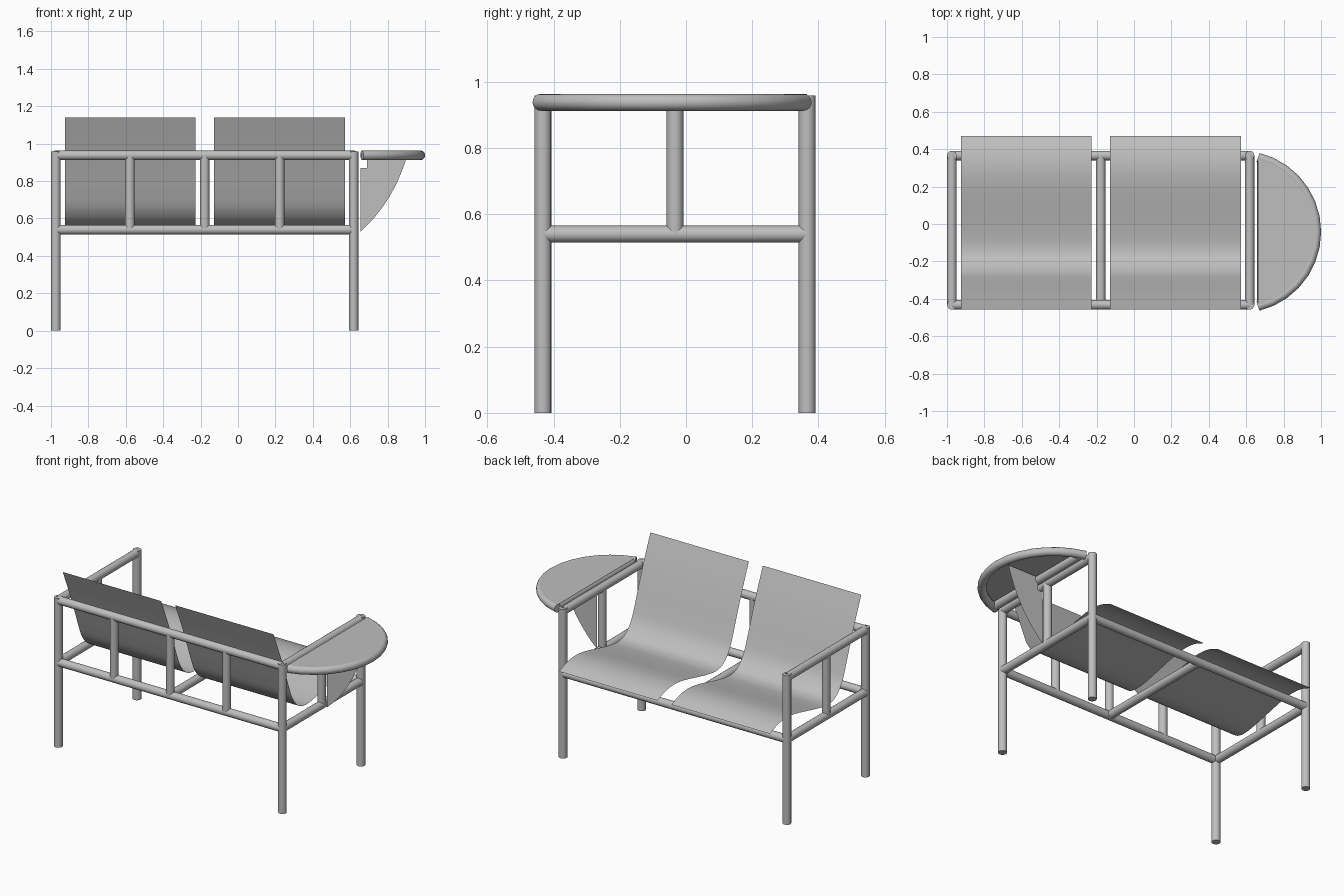
import bpy, bmesh, math
from mathutils import Vector

old = bpy.data.objects.get("Cube")
if old:
    bpy.data.objects.remove(old, do_unlink=True)

grey = bpy.data.materials.new("satin grey")
grey.use_nodes = True
grey.diffuse_color = (0.52, 0.52, 0.52, 1)
grey.node_tree.nodes["Principled BSDF"].inputs["Base Color"].default_value = (0.52, 0.52, 0.52, 1)

RADIUS = 0.0255
LEFT, RIGHT, MIDDLE = 0.618, -0.974, -0.178
BACK, FRONT, ARM_MID = -0.432, 0.366, -0.033
LOW, HIGH = 0.54, 0.938


def finish(name, bm, smooth=True):
    mesh = bpy.data.meshes.new(name)
    bm.to_mesh(mesh)
    bm.free()
    mesh.materials.append(grey)
    obj = bpy.data.objects.new(name, mesh)
    bpy.context.collection.objects.link(obj)
    if smooth:
        bpy.ops.object.select_all(action='DESELECT')
        obj.select_set(True)
        bpy.context.view_layer.objects.active = obj
        bpy.ops.object.shade_smooth_by_angle(angle=math.radians(40))
    return obj


def sweep(name, points, radius=RADIUS, sides=16):
    """Capped round tube through a list of points."""
    bm = bmesh.new()
    pts = [Vector(p) for p in points]
    rings = []
    for i, p in enumerate(pts):
        d = (pts[min(i + 1, len(pts) - 1)] - pts[max(i - 1, 0)]).normalized()
        u = d.cross(Vector((1, 0, 0) if abs(d.z) > 0.9 else (0, 0, 1))).normalized()
        v = d.cross(u)
        turn = [math.tau * k / sides for k in range(sides)]
        rings.append([bm.verts.new(p + radius * (math.cos(t) * u + math.sin(t) * v)) for t in turn])
    for a, b in zip(rings, rings[1:]):
        for k in range(sides):
            n = (k + 1) % sides
            bm.faces.new((a[k], a[n], b[n], b[k]))
    bm.faces.new(rings[0])
    bm.faces.new(rings[-1])
    bmesh.ops.recalc_face_normals(bm, faces=bm.faces)
    return finish(name, bm)


# Legs, arm rails and side frames
for side, x in (("left", LEFT), ("right", RIGHT)):
    for end, y in (("front", FRONT), ("back", BACK)):
        sweep(f"{side}_{end}_leg", [(x, y, 0), (x, y, HIGH + 0.02)])
    sweep(f"{side}_arm_rail", [(x, BACK, HIGH), (x, FRONT, HIGH)])
    sweep(f"{side}_lower_rail", [(x, BACK, LOW), (x, FRONT, LOW)])
    sweep(f"{side}_arm_post", [(x, ARM_MID, LOW), (x, ARM_MID, HIGH)])

# Long rails, centre rail and back posts
for name, y, z in (("back_top_rail", BACK, HIGH), ("back_lower_rail", BACK, LOW),
                   ("front_lower_rail", FRONT, LOW)):
    sweep(name, [(RIGHT, y, z), (LEFT, y, z)])
sweep("centre_lower_rail", [(MIDDLE, BACK, LOW), (MIDDLE, FRONT, LOW)])
for i, x in enumerate((MIDDLE - 0.4, MIDDLE, MIDDLE + 0.4)):
    sweep(f"back_post_{i + 1}", [(x, BACK, LOW), (x, BACK, HIGH)])

# Moulded seat shells: a smooth side profile drawn across the seat width
PROFILE = [(0.47, 0.6), (0.39, 0.63), (0.3, 0.64), (0.2, 0.628), (0.08, 0.6),
           (-0.04, 0.573), (-0.13, 0.563), (-0.2, 0.583), (-0.26, 0.648),
           (-0.3, 0.74), (-0.34, 0.85), (-0.392, 0.985), (-0.457, 1.14)]


def smooth_path(points, steps=4):
    p = [Vector(q) for q in points]
    p = [2 * p[0] - p[1]] + p + [2 * p[-1] - p[-2]]
    out = []
    for a, b, c, d in zip(p, p[1:], p[2:], p[3:]):
        for k in range(steps):
            t = k / steps
            out.append(0.5 * (2 * b + (c - a) * t + (2 * a - 5 * b + 4 * c - d) * t * t
                              + (3 * b - a - 3 * c + d) * t ** 3))
    return out + [p[-2]]


for side, x0 in (("left", -0.127), ("right", -0.926)):
    bm = bmesh.new()
    rows = [[bm.verts.new((x, q.x, q.y)) for x in (x0, x0 + 0.7)] for q in smooth_path(PROFILE)]
    for a, b in zip(rows, rows[1:]):
        bm.faces.new((b[0], b[1], a[1], a[0]))
    bm.normal_update()
    if sum(f.normal.z for f in bm.faces) < 0:
        bmesh.ops.reverse_faces(bm, faces=bm.faces)
    finish(f"{side}_seat_shell", bm)

# Side table: round rim tube closed by a straight one, and a flat top
CX, CY, R = 0.566, -0.042, 0.409
EDGE_X = 0.683


def arc(radius, z, edge, count=14):
    half_angle = math.acos((edge - CX) / radius)
    angles = [half_angle * (2 * k / count - 1) for k in range(count + 1)]
    return [(CX + radius * math.cos(a), CY + radius * math.sin(a), z) for a in angles]


rim = arc(R, HIGH, EDGE_X - 0.02)
sweep("table_rim", rim)
sweep("table_straight_rim", [(EDGE_X, rim[0][1] + 0.01, HIGH), (EDGE_X, rim[-1][1] - 0.01, HIGH)])
bm = bmesh.new()
bm.faces.new([bm.verts.new(p) for p in arc(R + 0.005, HIGH + 0.024, EDGE_X - 0.02)])
finish("table_top", bm, False)

# Bracket sheet under the table, with a curved outer edge
bm = bmesh.new()
outline = [(0.655, 0.53), (0.655, 0.87), (0.69, 0.87), (0.69, 0.955), (0.91, 0.955)]
for k in range(1, 10):
    t = k / 10
    outline.append((0.91 - 0.255 * t + 0.11 * t * (1 - t), 0.955 - 0.425 * t - 0.1 * t * (1 - t)))
bm.faces.new([bm.verts.new((x, ARM_MID, z)) for x, z in outline])
finish("table_bracket", bm, False)
